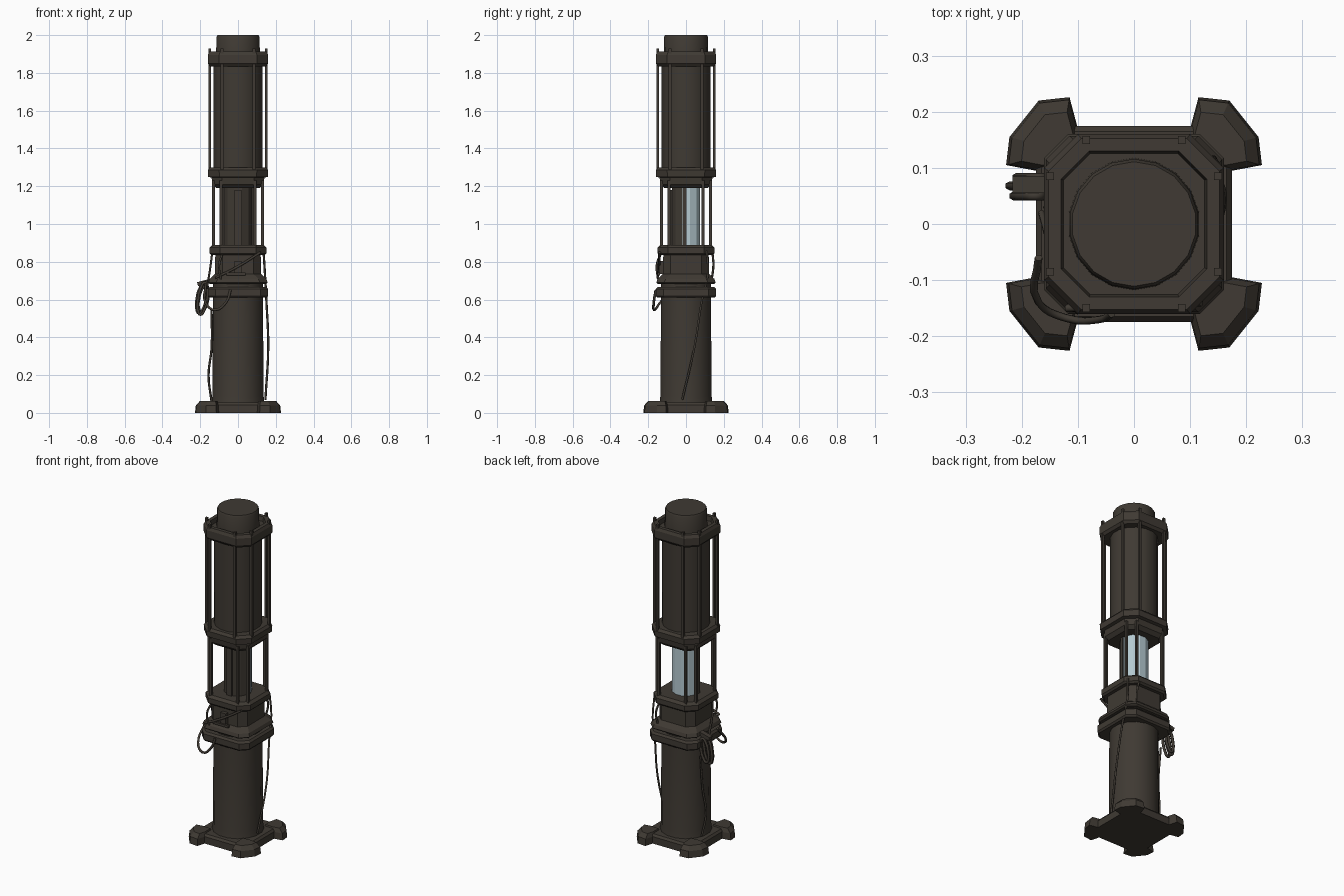
import bpy, bmesh, math
from mathutils import Matrix, Vector

cube = bpy.data.objects.get("Cube")
if cube:
    bpy.data.objects.remove(cube, do_unlink=True)


def material(name, colour):
    m = bpy.data.materials.new(name)
    m.use_nodes = True
    m.diffuse_color = (*colour, 1)
    m.node_tree.nodes["Principled BSDF"].inputs["Base Color"].default_value = (*colour, 1)
    return m


METAL = material("dark weathered metal", (0.050, 0.042, 0.033))
GLASS = material("pale blue glass", (0.47, 0.60, 0.65))


def finish(name, bm, smooth=False):
    bmesh.ops.recalc_face_normals(bm, faces=bm.faces)
    mesh = bpy.data.meshes.new(name)
    bm.to_mesh(mesh)
    bm.free()
    mesh.materials.append(METAL)
    ob = bpy.data.objects.new(name, mesh)
    bpy.context.collection.objects.link(ob)
    if smooth:
        bpy.ops.object.select_all(action="DESELECT")
        ob.select_set(True)
        bpy.context.view_layer.objects.active = ob
        bpy.ops.object.shade_smooth_by_angle(angle=math.radians(32))
    return ob


def octagon(h, c):
    """Square of half-width h with corners cut by c."""
    k = h - c
    return [(h, -k), (h, k), (k, h), (-k, h), (-h, k), (-h, -k), (-k, -h), (k, -h)]


def circle(r, n=16):
    return [(r * math.cos(2 * math.pi * (i + 0.5) / n),
             r * math.sin(2 * math.pi * (i + 0.5) / n)) for i in range(n)]


def loft(name, sections, smooth=False):
    """Skin a closed solid through (height, outline) sections."""
    bm = bmesh.new()
    rings = [[bm.verts.new((x, y, z)) for x, y in pts] for z, pts in sections]
    for a, b in zip(rings, rings[1:]):
        for i in range(len(a)):
            j = (i + 1) % len(a)
            bm.faces.new((a[i], a[j], b[j], b[i]))
    bm.faces.new(rings[0][::-1])
    bm.faces.new(rings[-1])
    return finish(name, bm, smooth)


def box(name, size, place, tilt=0):
    bm = bmesh.new()
    mat = Matrix.Translation(place) @ Matrix.Rotation(tilt, 4, "Y") @ Matrix.Diagonal((*size, 1))
    bmesh.ops.create_cube(bm, size=1, matrix=mat)
    return finish(name, bm)


def cable(name, points, radius=0.006):
    curve = bpy.data.curves.new(name, "CURVE")
    curve.dimensions = "3D"
    curve.bevel_depth = radius
    curve.bevel_resolution = 1
    curve.resolution_u = 4
    curve.use_fill_caps = True
    s = curve.splines.new("BEZIER")
    s.bezier_points.add(len(points) - 1)
    for p, co in zip(s.bezier_points, points):
        p.co = co
        p.handle_left_type = p.handle_right_type = "AUTO"
    curve.materials.append(METAL)
    ob = bpy.data.objects.new(name, curve)
    bpy.context.collection.objects.link(ob)
    return ob


def cage(name, reach, side, z0, z1, width):
    """Two upright bars on each of the four sides."""
    bm = bmesh.new()
    for turn in range(4):
        for s in (-1, 1):
            mat = (Matrix.Rotation(turn * math.pi / 2, 4, "Z")
                   @ Matrix.Translation((s * side, -reach, (z0 + z1) / 2))
                   @ Matrix.Diagonal((width, width, z1 - z0, 1)))
            bmesh.ops.create_cube(bm, size=1, matrix=mat)
    return finish(name, bm)


# Base plate and four splayed corner feet
loft("base_plate", [(0, octagon(0.175, 0.03)), (0.042, octagon(0.175, 0.03)),
                    (0.055, octagon(0.165, 0.03))])
foot = [(0.10, 0.10), (0.175, 0.095), (0.228, 0.105), (0.222, 0.155),
        (0.17, 0.22), (0.115, 0.226), (0.10, 0.17)]
hub = Vector((0.13, 0.13))
for n, (sx, sy) in enumerate([(1, 1), (-1, 1), (-1, -1), (1, -1)]):
    def outline(scale):
        return [((hub.x + (x - hub.x) * scale) * sx, (hub.y + (y - hub.y) * scale) * sy)
                for x, y in foot]
    loft(f"corner_foot_{n + 1}", [(0, outline(1)), (0.04, outline(0.95)), (0.064, outline(0.72))])

# Lower column and its collar
loft("lower_column", [(0.04, circle(0.145)), (0.09, circle(0.138)), (0.60, circle(0.135)),
                      (0.70, circle(0.135))], True)
loft("column_collar", [(0.61, octagon(0.152, 0.04)), (0.62, octagon(0.16, 0.042)),
                       (0.655, octagon(0.16, 0.042)), (0.667, octagon(0.15, 0.04))])
loft("neck", [(0.682, octagon(0.148, 0.04)), (0.69, octagon(0.157, 0.042)),
              (0.71, octagon(0.15, 0.042)), (0.735, octagon(0.122, 0.04)),
              (0.85, octagon(0.12, 0.038))])

# Lantern: floor ring, bars and half-shielded glass
loft("lantern_floor", [(0.835, octagon(0.14, 0.05)), (0.845, octagon(0.15, 0.055)),
                       (0.875, octagon(0.15, 0.055)), (0.89, octagon(0.135, 0.05))])
cage("lantern_bars", 0.13, 0.09, 0.87, 1.23, 0.014)
lamp = loft("lantern_glass", [(0.88, circle(0.078, 12)), (1.22, circle(0.078, 12))])
lamp.data.materials.append(GLASS)
for f in lamp.data.polygons:
    f.material_index = int(f.normal.y > -0.01 and abs(f.normal.z) < 0.5)
box("lamp_shield_rib", (0.035, 0.012, 0.30), (0, -0.08, 1.03))
for s in (-1, 1):
    box("lamp_shield_edge", (0.012, 0.02, 0.32), (s * 0.076, -0.008, 1.04))

# Upper drum with its two rings and cage
loft("drum_floor", [(1.19, octagon(0.115, 0.04)), (1.21, octagon(0.135, 0.05)),
                    (1.245, octagon(0.14, 0.055)), (1.25, octagon(0.158, 0.06)),
                    (1.285, octagon(0.16, 0.06)), (1.30, octagon(0.148, 0.055))])
loft("upper_drum", [(1.28, circle(0.131)), (1.87, circle(0.131))], True)
cage("drum_bars", 0.15, 0.085, 1.27, 1.93, 0.014)
loft("drum_top_ring", [(1.835, octagon(0.148, 0.055)), (1.85, octagon(0.16, 0.06)),
                       (1.895, octagon(0.16, 0.06)), (1.912, octagon(0.152, 0.058)),
                       (1.912, octagon(0.13, 0.05)), (1.885, octagon(0.126, 0.048))])
loft("top_cap", [(1.87, circle(0.118, 18)), (1.99, circle(0.116, 18)),
                 (2.0, circle(0.111, 18))], True)

# Front latch and slanted strap
box("front_latch", (0.035, 0.03, 0.07), (0, -0.128, 0.77))
box("latch_handle", (0.10, 0.014, 0.014), (-0.01, -0.145, 0.735))
cable("front_strap", [(-0.12, -0.15, 0.715), (0, -0.143, 0.775), (0.12, -0.14, 0.85)], 0.007)

# Hanging cables
cable("left_long_cable", [(0.135, 0.11, 0.86), (0.143, 0.115, 0.73), (0.15, 0.085, 0.60),
                          (0.160, 0.045, 0.35), (0.145, -0.02, 0.07)])
cable("back_cable", [(0.08, 0.14, 0.85), (0.10, 0.145, 0.78), (0.09, 0.135, 0.70)])
cable("right_short_cable", [(-0.135, -0.06, 0.86), (-0.148, -0.04, 0.76), (-0.165, 0.02, 0.66)])
cable("front_left_cable", [(-0.08, -0.13, 0.85), (-0.10, -0.155, 0.78), (-0.09, -0.145, 0.70)])
cable("front_loop", [(-0.17, -0.06, 0.68), (-0.17, -0.14, 0.58), (-0.12, -0.168, 0.545),
                     (-0.06, -0.17, 0.59), (-0.04, -0.16, 0.65)], 0.007)
cable("right_low_cable", [(-0.14, 0.06, 0.55), (-0.14, 0.04, 0.34), (-0.156, 0.03, 0.20),
                          (-0.14, 0.05, 0.06)])

# Coiled cable hung from a hook on the right side
box("coil_hook", (0.07, 0.03, 0.022), (-0.18, 0.07, 0.69), -0.25)
for n, (dx, y, h) in enumerate([(0, 0.05, 0.085), (-0.007, 0.068, 0.078), (0.005, 0.083, 0.07)]):
    ring = [(-0.187 + dx + 0.024 * math.cos(a) + 0.012 * math.sin(a), y,
             0.605 + h * math.sin(a)) for a in (i * math.pi / 4 for i in range(8))]
    coil = cable(f"cable_coil_{n + 1}", ring, 0.008)
    coil.data.splines[0].use_cyclic_u = True
